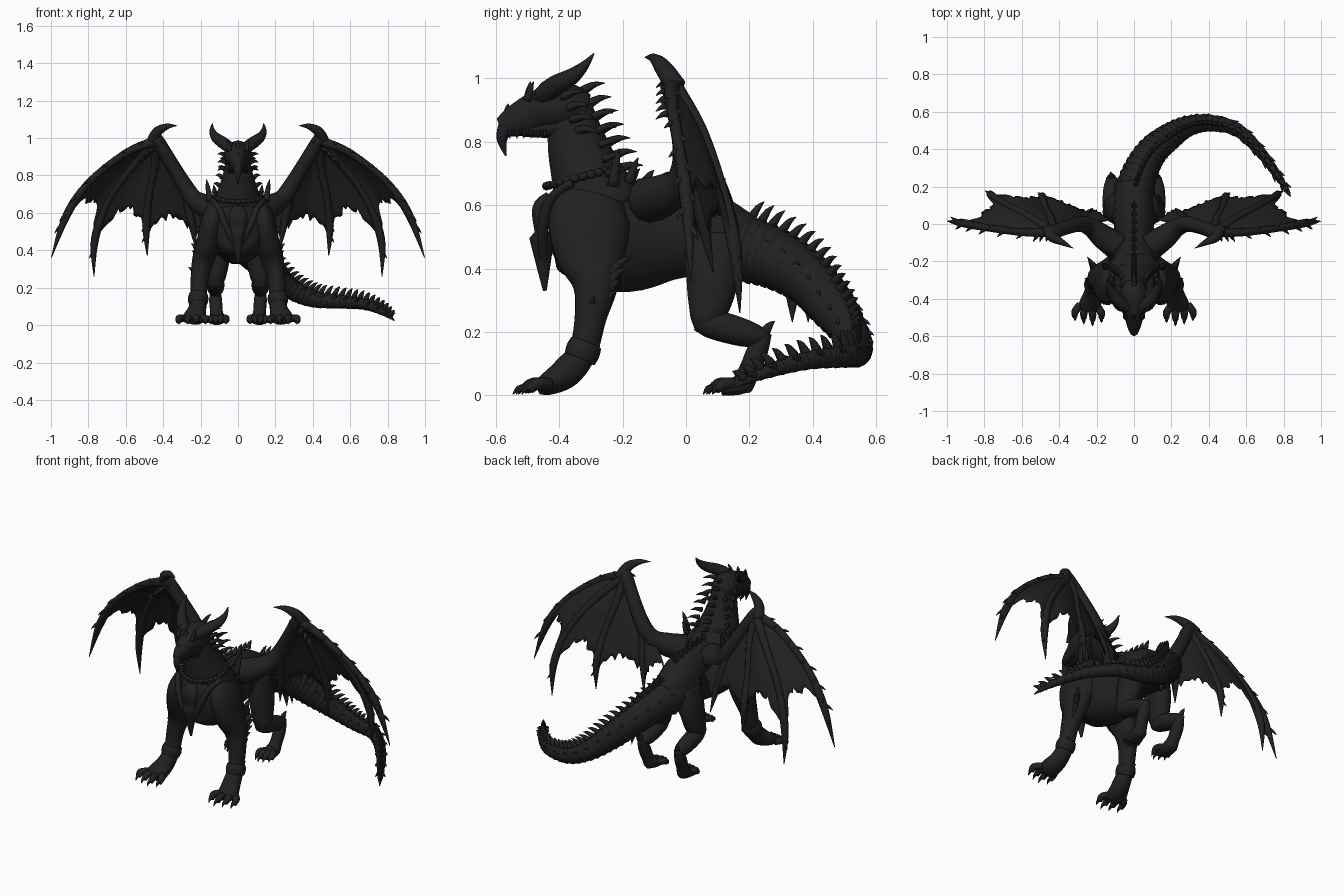
import bpy, bmesh, math, random
from mathutils import Vector

random.seed(4)
cube = bpy.data.objects.get("Cube")
if cube:
    bpy.data.objects.remove(cube)

hide = bpy.data.materials.new("charcoal_hide")
hide.use_nodes = True
tone = (.015, .015, .015, 1)
hide.diffuse_color = tone
shader = next(n for n in hide.node_tree.nodes if n.type == 'BSDF_PRINCIPLED')
shader.inputs["Base Color"].default_value = tone
shader.inputs["Roughness"].default_value = .8


def sample(points, steps):
    """Smooth curve through points of any dimension."""
    ends = [points[0]] + list(points) + [points[-1]]
    out = []
    for i in range(len(points) - 1):
        a, b, c, d = ends[i:i + 4]
        for k in range(steps):
            t = k / steps
            out.append([q + .5 * t * (r - p + t * (2*p - 5*q + 4*r - s + t * (3*(q - r) + s - p)))
                        for p, q, r, s in zip(a, b, c, d)])
    return out + [list(points[-1])]


def tube(bm, points, sides=14, steps=5):
    """Sweep an ellipse along points of (x, y, z, radius[, second radius])."""
    path = sample(points, steps)
    pos = [Vector(p[:3]) for p in path]
    side, rings = None, []
    for i, p in enumerate(path):
        t = (pos[min(i + 1, len(pos) - 1)] - pos[max(i - 1, 0)]).normalized()
        if side is None:
            side = Vector((0, 1, 0)) if abs(t.x) > .8 else Vector((1, 0, 0))
        side = (side - t * side.dot(t)).normalized()
        other = t.cross(side)
        ring = []
        for k in range(sides):
            ang = math.tau * k / sides
            ring.append(bm.verts.new(pos[i] + side * max(p[3], .001) * math.cos(ang)
                                     + other * max(p[-1], .001) * math.sin(ang)))
        rings.append(ring)
    for lo, hi in zip(rings, rings[1:]):
        for k in range(sides):
            n = (k + 1) % sides
            bm.faces.new((lo[k], lo[n], hi[n], hi[k]))
    bm.faces.new(rings[0][::-1])
    bm.faces.new(rings[-1])


def spike(bm, base, lean, r, droop=.1):
    """Curved thorn from base along lean."""
    b, d = Vector(base), Vector(lean)
    mid = b + d * .55 + Vector((0, 0, droop * d.length))
    tube(bm, [(*b, r), (*mid, r * .6), (*(b + d), .001)], 7, 3)


def finish(name, bm, mirror=False, thickness=0):
    bmesh.ops.recalc_face_normals(bm, faces=bm.faces)
    mesh = bpy.data.meshes.new(name)
    bm.to_mesh(mesh)
    bm.free()
    mesh.materials.append(hide)
    for p in mesh.polygons:
        p.use_smooth = True
    ob = bpy.data.objects.new(name, mesh)
    bpy.context.collection.objects.link(ob)
    if thickness:
        mod = ob.modifiers.new("thickness", 'SOLIDIFY')
        mod.thickness, mod.offset = thickness, 0
    if mirror:
        ob.modifiers.new("mirror", 'MIRROR')
    return ob


def part(name, *tubes, mirror=False):
    bm = bmesh.new()
    for points in tubes:
        tube(bm, points)
    return finish(name, bm, mirror)


# Torso, neck and tail
part("torso", [(0, -.43, .53, .05, .08), (0, -.39, .53, .13, .14), (0, -.28, .515, .17, .175),
               (0, -.18, .5, .145, .178), (0, -.05, .515, .108, .155), (0, .06, .51, .112, .138),
               (0, .2, .46, .09, .1)])
part("neck", [(0, -.27, .58, .15, .15), (0, -.315, .7, .115, .115), (0, -.345, .8, .082, .095),
              (0, -.365, .91, .06, .07)])
tail_path = [(0, .02, .5, .12), (0, .15, .47, .108), (.03, .27, .435, .095), (.09, .38, .37, .083),
             (.18, .46, .28, .072), (.28, .52, .195, .056), (.4, .54, .14, .045), (.55, .505, .125, .036),
             (.68, .38, .11, .029), (.78, .24, .07, .02), (.835, .15, .025, .003)]
part("tail", tail_path)

# Head, muzzle, jaw and horns
part("head", [(0, -.31, .9, .05, .05), (0, -.37, .91, .075, .075), (0, -.44, .905, .072, .07),
              (0, -.5, .88, .05, .062), (0, -.55, .86, .036, .048), (0, -.585, .845, .02, .03)])
part("beak", [(0, -.56, .86, .03), (0, -.58, .81, .018), (0, -.568, .755, .002)])
part("lower_jaw", [(0, -.38, .85, .06, .04), (0, -.45, .845, .045, .034), (0, -.52, .837, .03, .022)])
part("horn", [(.04, -.45, .945, .032), (.08, -.415, .975, .032), (.12, -.36, 1.005, .026),
              (.138, -.32, 1.04, .015), (.137, -.29, 1.078, .002)], mirror=True)

bm = bmesh.new()
for row in range(4):                      # cheek frill
    z = .94 - row * .035
    spike(bm, (.06, -.39 + row * .015, z), (.05, .07, .015 - row * .008), .016)
for y in (-.5, -.47, -.44):               # brow thorns
    spike(bm, (.045, y, .93), (.012, .02, .06), .014)
for k in range(5):                        # side neck thorns
    spike(bm, (.06 + k * .012, -.29 + k * .01, .88 - k * .045), (.035, .06, .01), .014)
for k in range(6):                        # upper teeth
    spike(bm, (.025 + k * .005, -.555 + k * .022, .835), (0, 0, -.025), .007, 0)
spike(bm, (.15, -.23, .66), (.02, .02, .12), .02)
spike(bm, (.12, -.18, .67), (.01, .03, .08), .018)
finish("head_and_neck_thorns", bm, True)

# Spines along the skull, neck and back
bm = bmesh.new()
spike(bm, (0, -.565, .88), (0, .005, .04), .014)
spike(bm, (0, -.5, .92), (0, .01, .07), .016)
for k in range(7):
    t = k / 6
    spike(bm, (0, -.34 + .12 * t, .95 - .24 * t), (0, .085, .035 - .02 * t), .018)
for k in range(8):
    spike(bm, (0, -.22 + k * .045, .68 - k * .005), (0, .03, .04), .016)
finish("back_spines", bm)

# Tail crest with flank rows and scale bands
bm = bmesh.new()
track = sample(tail_path, 4)
for i in range(5, len(track) - 2):
    here, r = Vector(track[i][:3]), track[i][3]
    t = (Vector(track[i + 1][:3]) - Vector(track[i - 1][:3])).normalized()
    up = (Vector((0, 0, 1)) - t * t.z).normalized()
    out = t.cross(up)
    grow = .035 + .3 * r
    spike(bm, here + up * r * .9, up * grow + t * .03, .016)
    tube(bm, [(*(here - t * .012), r * .97), (*(here + t * .012), r * 1.05)], 14, 1)
    if i % 2:
        for s in (-1, 1):
            d = out * s * .8 + up * .5
            spike(bm, here + d * r * .85, d * .02 + t * .035, .011)
for y in (.335, .385):                    # hanging thorns under the tail
    spike(bm, (.08, y, .33), (.01, 0, -.1), .024)
finish("tail_spines_and_bands", bm)

# Front legs
part("front_leg", [(.11, -.29, .62, .06, .1), (.135, -.305, .55, .065, .13), (.155, -.3, .45, .065, .115),
                   (.185, -.285, .35, .06, .075), (.205, -.3, .25, .048, .052), (.212, -.325, .14, .044, .046),
                   (.22, -.375, .075, .05, .05), (.235, -.43, .04, .06, .038),
                   (.24, -.465, .028, .05, .025)], mirror=True)
# Hind legs
part("hind_leg",
     [(.07, .08, .5, .055, .09), (.095, .085, .4, .06, .088), (.11, .075, .3, .055, .072),
      (.12, .06, .24, .048, .05), (.12, .05, .205, .025, .025)],
     [(.12, .03, .235, .03), (.12, .07, .228, .045), (.12, .13, .212, .048), (.12, .2, .193, .042),
      (.12, .25, .185, .025)],
     [(.12, .25, .2, .022), (.12, .225, .14, .034), (.115, .195, .07, .034, .04),
      (.11, .17, .035, .042, .032), (.11, .11, .02, .04, .02)], mirror=True)


def toes(bm, x, y, spread, reach):
    for k in (-1.5, -.5, .5, 1.5):
        far = reach - abs(k + .3) * .018
        tx = x + k * spread
        tube(bm, [(x + k * spread * .6, y, .035, .02), (tx, y - far * .45, .036, .02),
                  (tx, y - far * .72, .018, .015)], 8, 4)
        tube(bm, [(tx, y - far * .66, .024, .012), (tx, y - far * .85, .022, .009),
                  (tx, y - far, .003, .001)], 7, 3)


bm = bmesh.new()
toes(bm, .245, -.43, .047, .12)
toes(bm, .105, .15, .027, .1)
finish("toes_and_claws", bm, True)

# Elbow thorns, leg fur, heel spurs and cuffs
bm = bmesh.new()
for k in range(5):
    spike(bm, (.205, -.24 - k * .006, .38 - k * .03), (.045 - k * .004, .065 - k * .01, .055 - k * .006), .02)
spike(bm, (.225, -.3, .27), (.04, .01, .04), .016)
spike(bm, (.22, -.29, .13), (.02, .02, .04), .014)
spike(bm, (.12, .24, .185), (.005, .04, .05), .02)
tube(bm, [(.21, -.315, .165, .05, .052), (.213, -.325, .14, .055, .056), (.215, -.335, .115, .05, .052)])
finish("leg_thorns_and_cuffs", bm, True)

# Beaded collar and hanging chest ornament
bm = bmesh.new()
for k in range(28):
    a = math.tau * k / 28
    c = Vector((.125 * math.sin(a), -.325 - .115 * math.cos(a), .69 - .03 * math.cos(a)))
    step = Vector((math.cos(a), math.sin(a), .3 * math.sin(a))) * .014
    tube(bm, [(*(c - step), .008), (*c, .014), (*(c + step), .008)], 8, 2)
finish("collar_beads", bm)
part("chest_strap", [(.14, -.36, .67, .014), (.1, -.425, .62, .016), (.07, -.45, .54, .018),
                     (.03, -.45, .46, .016), (0, -.445, .4, .012)], mirror=True)
part("chest_pendant", [(0, -.43, .63, .03, .015), (0, -.465, .59, .05, .02), (0, -.455, .5, .04, .02),
                       (0, -.45, .42, .025, .016), (0, -.445, .33, .006)])

# Wing bones: each runs from the wrist and has five stations
wrist = (.43, -.045, .985)
fingers = [
    [wrist, (.59, -.045, .925), (.79, -.02, .77), (.915, .005, .59), (.998, .015, .36)],
    [wrist, (.57, .045, .84), (.695, .11, .66), (.765, .155, .46), (.77, .17, .26)],
    [wrist, (.445, .03, .84), (.475, .09, .69), (.49, .145, .53), (.485, .16, .37)],
    [wrist, (.37, -.02, .87), (.295, .005, .74), (.25, .05, .56), (.22, .085, .39)],
    [(.295, .005, .74), (.25, .005, .7), (.2, .01, .66), (.14, .02, .58), (.1, .05, .48)]]
bm = bmesh.new()
for finger in fingers[:4]:
    tube(bm, [(*p, r) for p, r in zip(finger, (.028, .021, .019, .022, .002))], 9, 6)
tube(bm, [(.09, -.12, .615, .075), (.17, -.065, .635, .065), (.235, -.015, .675, .05), (.29, 0, .755, .042),
          (.365, -.02, .88, .037), (*wrist, .036), (.45, -.05, 1.02, .02)], 12)
tube(bm, [(.46, -.03, .97, .034), (.435, -.07, 1.03, .028), (.38, -.1, 1.062, .016), (.325, -.13, 1.066, .001)], 9)
finish("wing_bones", bm, True)

# Thorns on the leading edge and wrist
bm = bmesh.new()
for i, p in enumerate(sample(fingers[0], 4)[1:14]):
    spike(bm, p, (.04, -.035 if i % 2 else .03, .008 - i * .004), .014)
for k in range(5):
    spike(bm, (.41 + k * .025, -.05, .99 - k * .025), (-.01 + k * .01, -.045, -.02), .014)
for finger in fingers[1:3]:
    for p in sample(finger, 3)[7:11]:
        spike(bm, p, (.025, .015, -.03), .011)
finish("wing_thorns", bm, True)


def web(bm, left, right, depth, cols=18, rows=14):
    """Ragged skin stretched between two bones, cut back by a scallop."""
    a, b = sample(left, 12), sample(right, 12)
    grid = []
    for j in range(cols + 1):
        v = j / cols
        arc = math.sin(math.pi * v)
        end = .88 - depth * max(arc, 0) ** .4 + random.uniform(-.035, .035)
        column = []
        for i in range(rows + 1):
            f = end * i / rows * (len(a) - 1)
            n = min(int(f), len(a) - 2)
            p = Vector(a[n]).lerp(Vector(a[n + 1]), f - n)
            q = Vector(b[n]).lerp(Vector(b[n + 1]), f - n)
            column.append(bm.verts.new(p.lerp(q, v) + Vector((0, .025 * arc * i / rows, 0))))
        grid.append(column)
    for c, d in zip(grid, grid[1:]):
        for i in range(rows):
            bm.faces.new((c[i], d[i], d[i + 1], c[i + 1]))


# Wing membranes
bm = bmesh.new()
for i, depth in enumerate((.31, .3, .17)):
    web(bm, fingers[i], fingers[i + 1], depth)
elbow_edge = sample(fingers[3][2:], 2)
web(bm, elbow_edge, fingers[4], .18)
bmesh.ops.remove_doubles(bm, verts=bm.verts, dist=.0005)
finish("wing_membrane", bm, True, .007)
